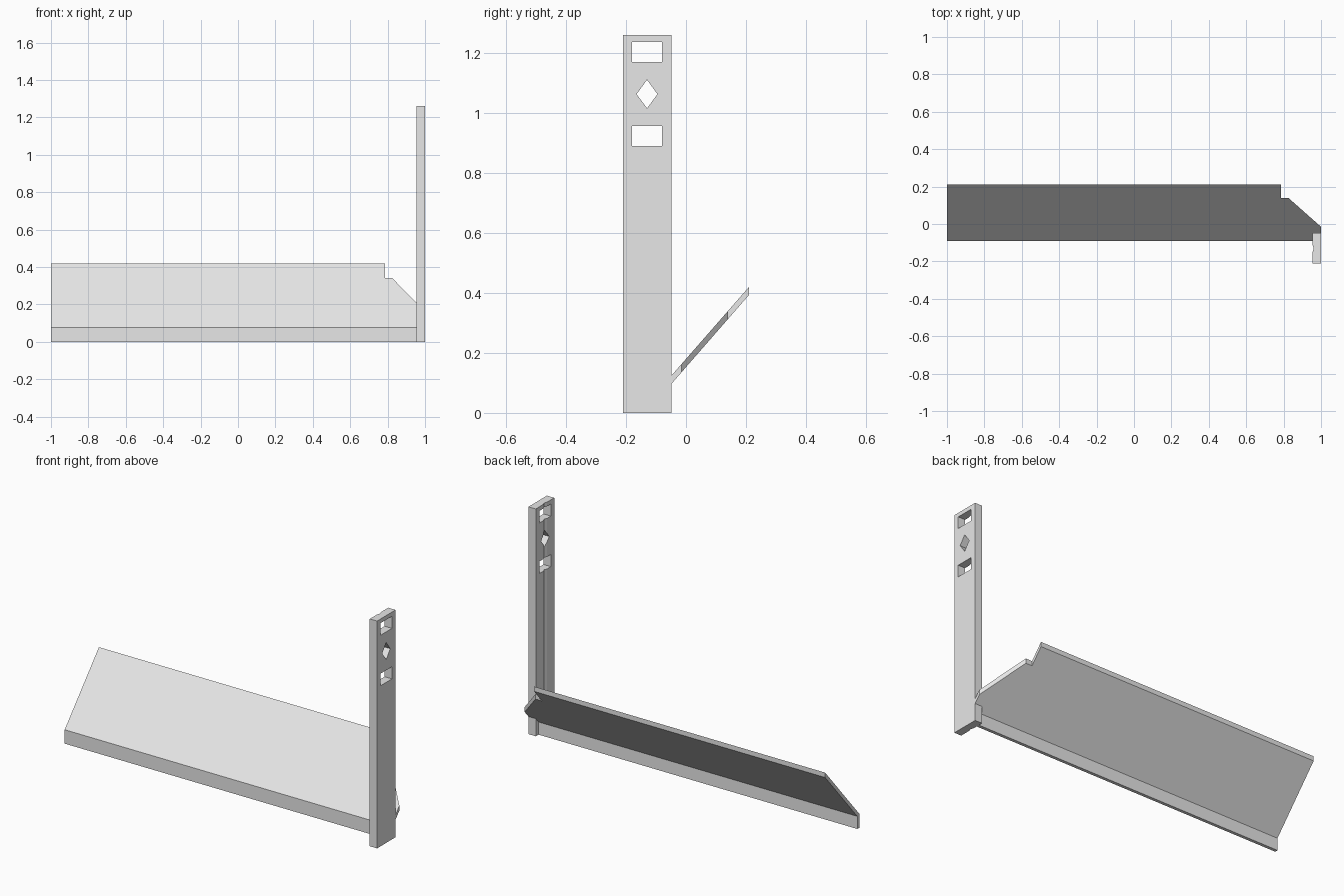
import bpy, bmesh
from mathutils import Vector

if "Cube" in bpy.data.objects:
    bpy.data.objects.remove(bpy.data.objects["Cube"])

grey = bpy.data.materials.new("light_grey")
grey.diffuse_color = (0.8, 0.8, 0.8, 1)
grey.use_nodes = True
grey.node_tree.nodes["Principled BSDF"].inputs["Base Color"].default_value = grey.diffuse_color


def prism(name, points, axis, start, end):
    """Extrude a 2D outline along an axis; points are the two other axes in order."""
    def place(p, d):
        c = list(p)
        c.insert(axis, d)
        return Vector(c)
    bm = bmesh.new()
    face = bm.faces.new([bm.verts.new(place(p, start)) for p in points])
    ext = bmesh.ops.extrude_face_region(bm, geom=[face])
    move = Vector((0, 0, 0))
    move[axis] = end - start
    bmesh.ops.translate(bm, vec=move,
                        verts=[g for g in ext["geom"] if isinstance(g, bmesh.types.BMVert)])
    bmesh.ops.recalc_face_normals(bm, faces=bm.faces[:])
    mesh = bpy.data.meshes.new(name)
    bm.to_mesh(mesh)
    bm.free()
    mesh.materials.append(grey)
    obj = bpy.data.objects.new(name, mesh)
    bpy.context.collection.objects.link(obj)
    return obj


def cut(target, cutter):
    """Subtract the cutter and remove it."""
    mod = target.modifiers.new("cut", "BOOLEAN")
    mod.operation = "DIFFERENCE"
    mod.solver = "EXACT"
    mod.object = cutter
    bpy.context.view_layer.objects.active = target
    bpy.ops.object.modifier_apply(modifier=mod.name)
    bpy.data.objects.remove(cutter)


def rect(y0, y1, z0, z1):
    return [(y0, z0), (y1, z0), (y1, z1), (y0, z1)]


# Upright post with a shallow groove along its inner face
post = prism("post", [(0.955, -0.21), (1, -0.21), (1, -0.048), (0.955, -0.048),
                      (0.955, -0.112), (0.961, -0.13), (0.955, -0.148)], 2, 0, 1.26)

# Slots and diamond hole through the post
holes = [rect(-0.18, -0.08, 1.17, 1.237), rect(-0.18, -0.08, 0.89, 0.957),
         [(-0.165, 1.063), (-0.13, 1.016), (-0.095, 1.063), (-0.13, 1.111)]]
for h in holes:
    cut(post, prism("hole_cutter", h, 0, 0.9, 1.1))

# Folded sheet: vertical front lip and sloping panel
panel = prism("sloping_panel", [(-0.09, 0), (-0.072, 0), (-0.072, 0.07), (0.21, 0.393),
                                (0.21, 0.42), (-0.09, 0.077)], 0, -1, 1)

# Notched and chamfered corner, and clearance for the post
cut(panel, prism("corner_cutter", [(0.785, 0.14), (0.825, 0.14), (1.0, -0.015),
                                   (1.1, -0.015), (1.1, 0.3), (0.785, 0.3)], 2, -0.1, 0.6))
cut(panel, prism("post_clearance", [(0.955, -0.3), (1.1, -0.3), (1.1, -0.048),
                                    (0.955, -0.048)], 2, -0.1, 0.6))
